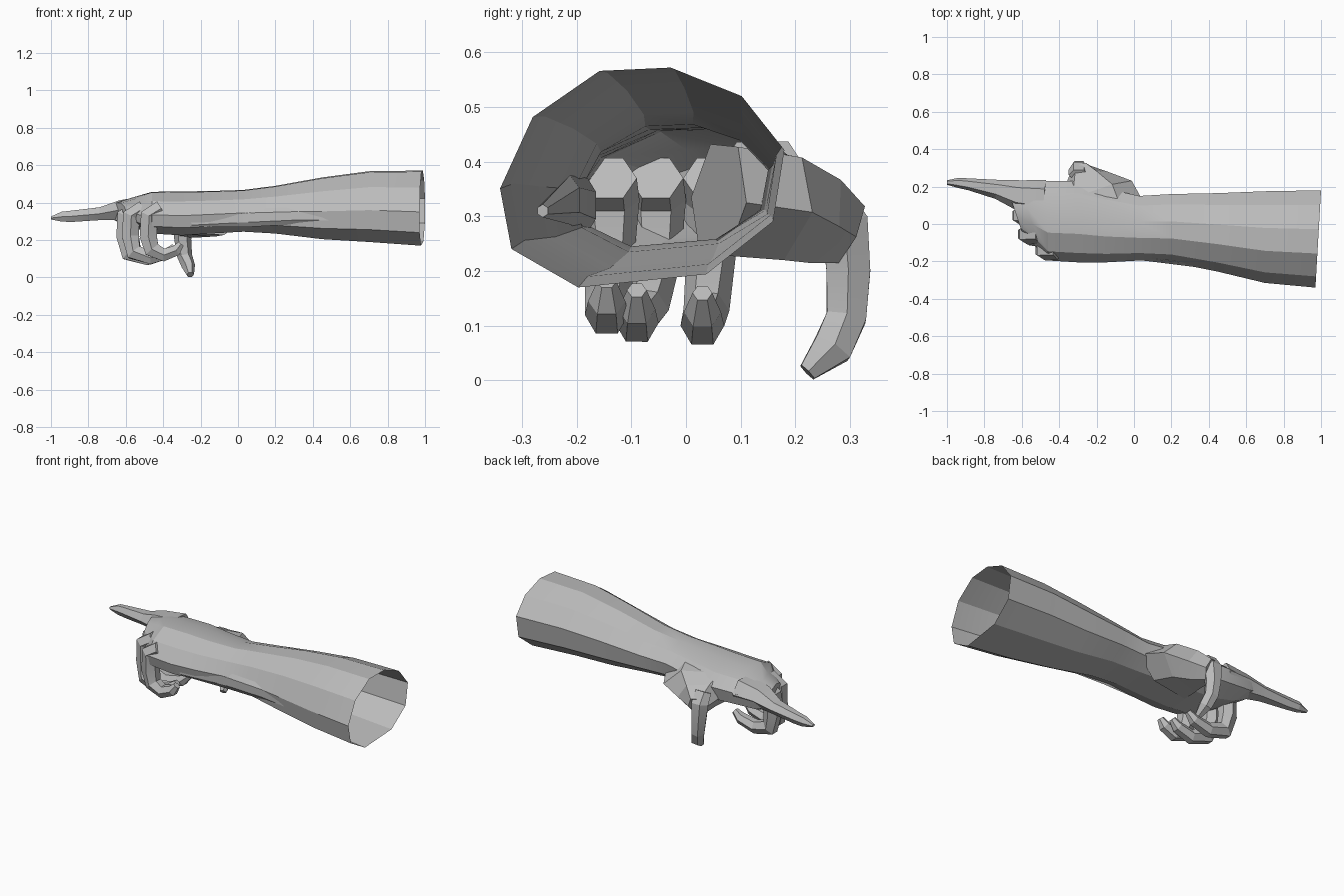
import bpy, bmesh
from mathutils import Vector
from math import cos, sin, pi

old = bpy.data.objects.get("Cube")
if old:
    bpy.data.objects.remove(old)

grey = bpy.data.materials.new("plain grey")
grey.use_nodes = True
grey.diffuse_color = (0.5, 0.5, 0.5, 1)
grey.node_tree.nodes["Principled BSDF"].inputs["Base Color"].default_value = grey.diffuse_color


def loft(name, rings, cap_start, cap_end, smooth=0.35):
    """Skin a list of equal-sized rings of points."""
    bm = bmesh.new()
    loops = [[bm.verts.new(p) for p in ring] for ring in rings]
    n = len(loops[0])
    for a, b in zip(loops, loops[1:]):
        for i in range(n):
            j = (i + 1) % n
            bm.faces.new((a[i], a[j], b[j], b[i]))
    if cap_start:
        bm.faces.new(loops[0])
    if cap_end:
        bm.faces.new(loops[-1])
    bmesh.ops.recalc_face_normals(bm, faces=bm.faces)
    mesh = bpy.data.meshes.new(name)
    bm.to_mesh(mesh)
    bm.free()
    mesh.materials.append(grey)
    obj = bpy.data.objects.new(name, mesh)
    bpy.context.collection.objects.link(obj)
    bpy.ops.object.select_all(action='DESELECT')
    obj.select_set(True)
    bpy.context.view_layer.objects.active = obj
    bpy.ops.object.shade_smooth_by_angle(angle=smooth)
    return obj


def digit(name, side, stations, sides=6):
    """Faceted finger; each station is centre, half width along side, half depth."""
    centres = [Vector(s[0]) for s in stations]
    rings = []
    for k, (_, w, d) in enumerate(stations):
        along = centres[min(k + 1, len(centres) - 1)] - centres[max(k - 1, 0)]
        u = Vector(side)
        u = (u - along * (u.dot(along) / along.length_squared)).normalized()
        v = along.cross(u).normalized()
        rings.append([centres[k] + u * w * cos(2 * pi * i / sides)
                      + v * d * 1.1 * sin(2 * pi * i / sides) for i in range(sides)])
    return loft(name, rings, True, True, 0.2)


# Forearm and palm: one skewed outline fitted to each station, open at the elbow
outline = [(-1, -.1), (-.77, .55), (-.3, .97), (.2, 1), (.7, .74),
           (1, .25), (.92, -.4), (.45, -.88), (-.45, -1), (-.92, -.65)]
# x, y min, y max, z min, z max
stations = [(.985, -.34, .18, .17, .572), (.7, -.315, .175, .19, .568),
            (.45, -.255, .165, .205, .535), (.2, -.205, .16, .235, .49),
            (.03, -.195, .15, .245, .468), (-.15, -.205, .19, .235, .462),
            (-.3, -.205, .23, .225, .46), (-.46, -.195, .23, .235, .458),
            (-.57, -.125, .23, .26, .425), (-.64, -.05, .21, .3, .4)]
rings = []
for x, y0, y1, z0, z1 in stations:
    skew = .015 if x > .9 else 0
    lean = -.11 if x < -.5 else 0
    rings.append([(x + skew * a + lean * a * (x > -.6), (y0 + y1) / 2 + a * (y1 - y0) / 2,
                   (z0 + z1) / 2 + b * (z1 - z0) / 2) for a, b in outline])
# Knuckle line slants back toward the little finger
for k in (-1, -2):
    rings[k] = [(stations[k][0] - .05 * max(-1, min(1, (y - .08) / .15)), y, z)
                for _, y, z in rings[k]]
loft("forearm_and_palm", rings, False, True)

# Tendon ridge along the near side of the forearm
digit("forearm_ridge", (0, 0, 1), [
    ((.6, -.262, .31), .012, .01), ((.32, -.212, .33), .045, .018),
    ((.05, -.18, .32), .05, .016), ((-.25, -.185, .29), .02, .01)])

# Outstretched index finger
digit("index_finger", (0, 1, 0), [
    ((-.48, .14, .365), .095, .075), ((-.62, .155, .362), .08, .055),
    ((-.73, .185, .342), .052, .036), ((-.88, .212, .328), .032, .032),
    ((-.94, .22, .325), .027, .028), ((-1, .222, .318), .012, .008)])

# Three curled fingers: name, knuckle x, y, y of the tip, reach, lowest z
for name, x, y, tip, reach, low in (("middle_finger", -.585, .045, .03, .2, .1),
                                    ("ring_finger", -.555, -.055, -.09, .18, .105),
                                    ("little_finger", -.46, -.14, -.145, .13, .12)):
    digit(name, (0, 1, 0), [
        ((x + .05, y, .37), .05, .045), ((x - .015, y, .33), .055, .05),
        ((x - .02, y, .22), .045, .048), ((x, (y + tip) / 2, low + .03), .042, .045),
        ((x + reach * .5, tip, low), .04, .036), ((x + reach, tip, low + .025), .034, .03),
        ((x + reach * 1.2, tip, low + .06), .018, .018)])

# Thumb: web blending from the wrist, then a drooping two-joint digit
digit("thumb_web", (1, 0, 0), [
    ((-.2, .06, .33), .26, .105), ((-.22, .16, .32), .22, .1),
    ((-.26, .23, .3), .13, .085), ((-.285, .295, .27), .055, .06)])
digit("thumb", (1, 0, 0), [
    ((-.295, .262, .35), .055, .03), ((-.295, .29, .29), .055, .045),
    ((-.295, .297, .2), .045, .042), ((-.285, .293, .115), .04, .038),
    ((-.265, .268, .06), .036, .038), ((-.255, .222, .015), .02, .018)])
